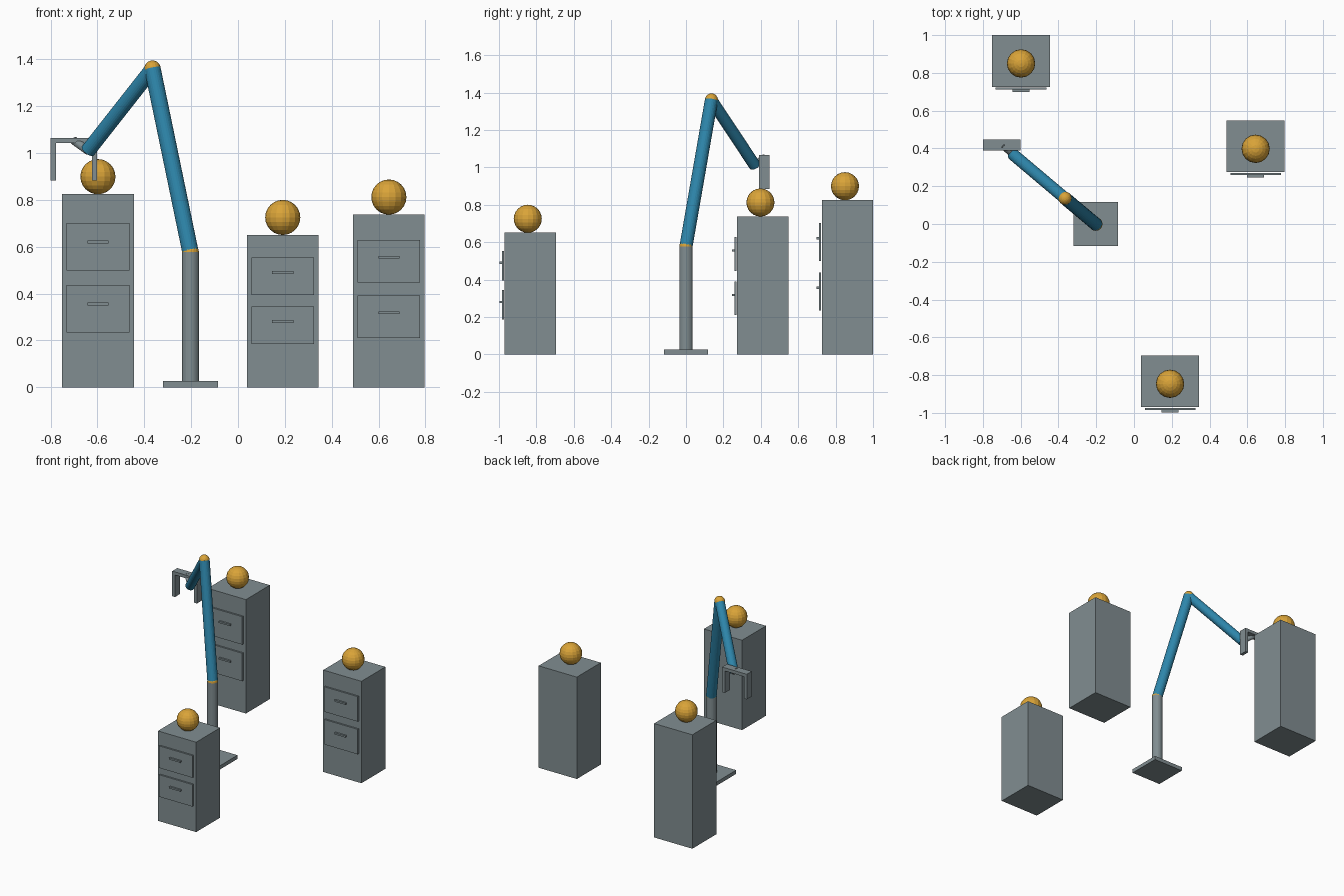
import bpy
import bmesh
from mathutils import Vector, Matrix

if "Cube" in bpy.data.objects:
    bpy.data.objects.remove(bpy.data.objects["Cube"])


def material(name, colour):
    m = bpy.data.materials.new(name)
    m.diffuse_color = (*colour, 1)
    m.use_nodes = True
    m.node_tree.nodes["Principled BSDF"].inputs["Base Color"].default_value = m.diffuse_color
    return m


GREY = material("steel grey", (0.22, 0.27, 0.285))
GOLD = material("golden yellow", (0.70, 0.37, 0.04))
BLUE = material("arm blue", (0.027, 0.238, 0.407))


def finish(name, bm, mat):
    mesh = bpy.data.meshes.new(name)
    bm.to_mesh(mesh)
    bm.free()
    mesh.materials.append(mat)
    obj = bpy.data.objects.new(name, mesh)
    bpy.context.collection.objects.link(obj)
    return obj


def box(name, lo, hi, mat=GREY):
    lo, hi = Vector(lo), Vector(hi)
    bm = bmesh.new()
    bmesh.ops.create_cube(bm, size=1, matrix=Matrix.Translation((lo + hi) / 2)
                          @ Matrix.Diagonal((*(hi - lo), 1)))
    return finish(name, bm, mat)


def ball(name, centre, radius, mat=GOLD):
    bm = bmesh.new()
    bmesh.ops.create_uvsphere(bm, u_segments=16, v_segments=12, radius=radius,
                              matrix=Matrix.Translation(centre))
    return finish(name, bm, mat)


def rod(name, start, end, radius, mat):
    start, end = Vector(start), Vector(end)
    axis = end - start
    rot = axis.to_track_quat('Z', 'Y').to_matrix().to_4x4()
    bm = bmesh.new()
    bmesh.ops.create_cone(bm, cap_ends=True, segments=24, radius1=radius,
                          radius2=radius, depth=axis.length,
                          matrix=Matrix.Translation((start + end) / 2) @ rot)
    return finish(name, bm, mat)


# Three drawer cabinets, each with a ball on top
def cabinet(label, x, front, height):
    box(label + "_cabinet_body", (x - 0.153, front, 0),
        (x + 0.153, front + 0.274, height))
    for level, mid in (("lower", 0.407), ("upper", 0.728)):
        z, half = mid * height, 0.1225 * height
        box(f"{label}_{level}_drawer", (x - 0.134, front - 0.015, z - half),
            (x + 0.134, front - 0.003, z + half))
        hz = z + 0.024 * height
        box(f"{label}_{level}_handle", (x - 0.045, front - 0.028, hz - 0.006),
            (x + 0.045, front - 0.013, hz + 0.006))
    ball(label + "_ball", (x, front + 0.124, height + 0.074), 0.075)


cabinet("left", -0.598, 0.726, 0.825)
cabinet("front", 0.191, -0.970, 0.651)
cabinet("right", 0.644, 0.274, 0.738)

# Robot arm: foot, column, two links and ball joints
shoulder = Vector((-0.203, 0.0, 0.577))
elbow = Vector((-0.365, 0.136, 1.360))
wrist = Vector((-0.640, 0.368, 1.010))
palm = Vector((-0.700, 0.419, 1.053))

box("arm_foot", (-0.32, -0.117, 0), (-0.086, 0.117, 0.027))
rod("arm_column", (-0.203, 0, 0.027), shoulder, 0.036, GREY)
ball("shoulder_joint", shoulder, 0.036)
rod("upper_arm", shoulder, elbow, 0.035, BLUE)
ball("elbow_joint", elbow, 0.035)
rod("forearm", elbow, wrist, 0.032, BLUE)
rod("wrist_stub", wrist, palm, 0.018, GREY)

# Gripper: palm bar with two hanging fingers
box("gripper_palm", (-0.80, 0.390, 1.042), (-0.602, 0.447, 1.065))
for side, x in (("left", -0.789), ("right", -0.613)):
    box(side + "_gripper_finger", (x - 0.011, 0.390, 0.883),
        (x + 0.011, 0.447, 1.042))
